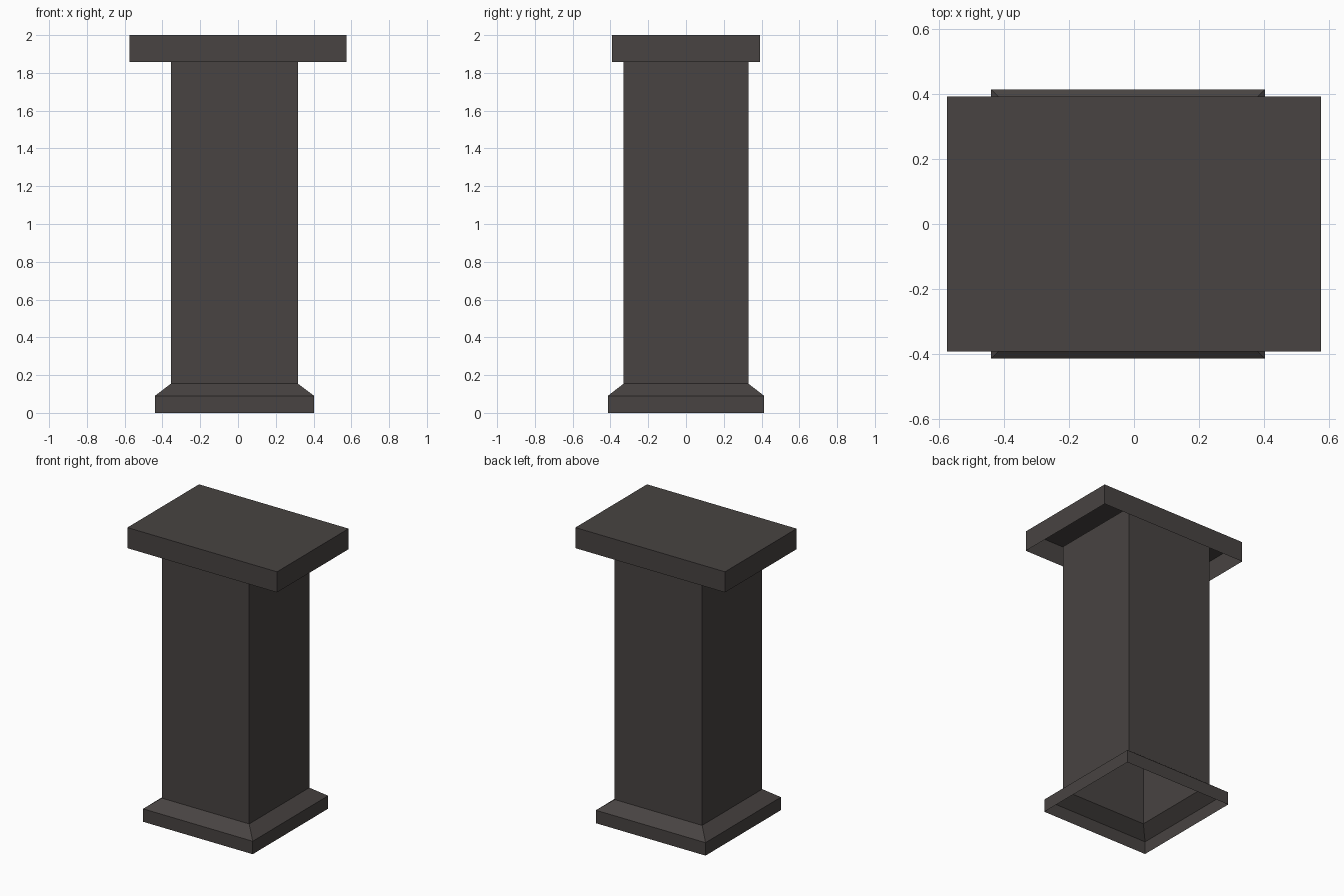
import bpy

if "Cube" in bpy.data.objects:
    bpy.data.objects.remove(bpy.data.objects["Cube"])

stone = bpy.data.materials.new("dark stone")
stone.diffuse_color = (0.065, 0.057, 0.054, 1)
stone.use_nodes = True
stone.node_tree.nodes["Principled BSDF"].inputs["Base Color"].default_value = stone.diffuse_color


def shell(name, rings, cap_top=False):
    """Open rectangular shell from rings of (x0, x1, y0, y1, z)."""
    verts, faces = [], []
    for x0, x1, y0, y1, z in rings:
        verts += [(x0, y0, z), (x1, y0, z), (x1, y1, z), (x0, y1, z)]
    for r in range(len(rings) - 1):
        for i in range(4):
            j = (i + 1) % 4
            faces.append((r * 4 + i, r * 4 + j, r * 4 + 4 + j, r * 4 + 4 + i))
    if cap_top:
        n = len(verts)
        faces.append((n - 4, n - 3, n - 2, n - 1))
    mesh = bpy.data.meshes.new(name)
    mesh.from_pydata(verts, [], faces)
    mesh.materials.append(stone)
    bpy.context.collection.objects.link(bpy.data.objects.new(name, mesh))


base = (-0.44, 0.403, -0.414, 0.414)
shaft = (-0.355, 0.317, -0.33, 0.33)
slab = (-0.575, 0.575, -0.393, 0.393)

# Plinth with sloped shoulder running up into the hollow shaft, open below
shell("pedestal_shaft", [base + (0.0,), base + (0.09,), shaft + (0.155,), shaft + (1.955,)])

# Top slab, open underneath
shell("top_slab", [slab + (1.857,), slab + (2.0,)], cap_top=True)
